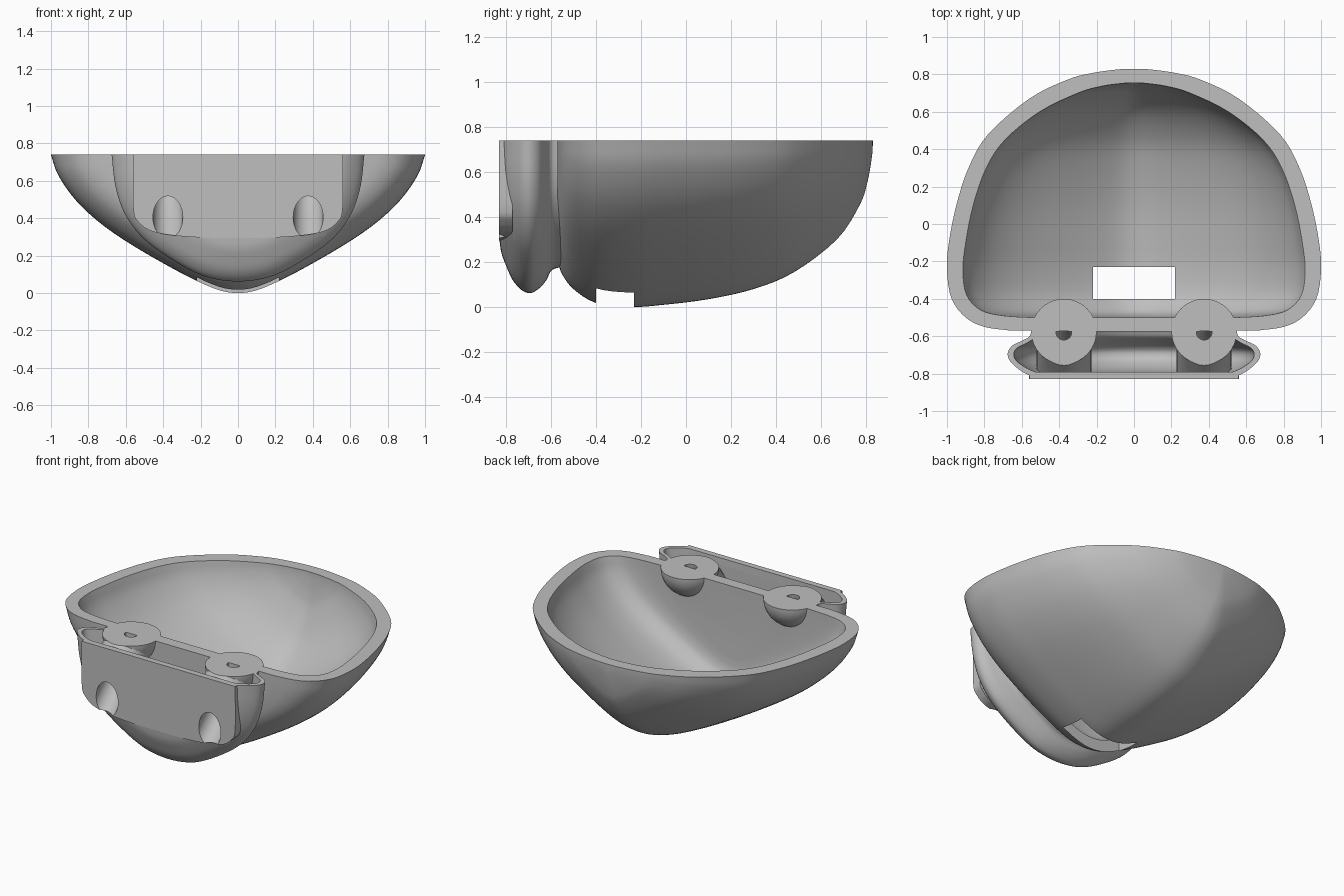
import bpy, bmesh, math
from mathutils import Vector

cube = bpy.data.objects.get("Cube")
if cube:
    bpy.data.objects.remove(cube, do_unlink=True)

RIM, OVER = 0.74, 0.95

grey = bpy.data.materials.new("plain_grey")
grey.use_nodes = True
grey.diffuse_color = (0.52, 0.52, 0.52, 1)
grey.node_tree.nodes["Principled BSDF"].inputs["Base Color"].default_value = (0.52, 0.52, 0.52, 1)


def spline(points, steps=4):
    """Smooth curve through the points."""
    p = [Vector(q) for q in points]
    p = [2 * p[0] - p[1]] + p + [2 * p[-1] - p[-2]]
    out = []
    for a, b, c, d in zip(p, p[1:], p[2:], p[3:]):
        for i in range(steps):
            t = i / steps
            out.append(0.5 * (2 * b + (c - a) * t + (2 * a - 5 * b + 4 * c - d) * t ** 2
                              + (3 * b - a - 3 * c + d) * t ** 3))
    return out + [p[-2]]


def skin(name, rings):
    """Closed solid through rings of equal length."""
    bm = bmesh.new()
    loops = [[bm.verts.new(co) for co in ring] for ring in rings]
    n = len(loops[0])
    for a, b in zip(loops, loops[1:]):
        for i in range(n):
            j = (i + 1) % n
            bm.faces.new((a[i], a[j], b[j], b[i]))
    bm.faces.new(loops[0])
    bm.faces.new(loops[-1])
    bmesh.ops.recalc_face_normals(bm, faces=bm.faces[:])
    mesh = bpy.data.meshes.new(name)
    bm.to_mesh(mesh)
    bm.free()
    mesh.materials.append(grey)
    obj = bpy.data.objects.new(name, mesh)
    bpy.context.collection.objects.link(obj)
    return obj


def hull(name, stations, half, smooth=True):
    """Loft along y; each station is (y, half width, bottom height)."""
    full = [(-u, v) for u, v in half[:0:-1]] + list(half)
    profile = spline(full)
    rings = []
    for y, w, low in (spline(stations) if smooth else stations):
        ring = [(u * w, y, low + v * (RIM - low)) for u, v in profile]
        rings.append([(-w, y, OVER)] + ring + [(w, y, OVER)])
    return skin(name, rings)


def tube(name, x, path, flat_from=OVER):
    """Sweep circles of varying radius along a path of (y, z, radius)."""
    pts = spline(path)
    rings = []
    for i, (y, z, r) in enumerate(pts):
        a, b = pts[max(i - 1, 0)], pts[min(i + 1, len(pts) - 1)]
        t = Vector((b[0] - a[0], b[1] - a[1])).normalized()
        ring = []
        for k in range(32):
            ang = math.tau * k / 32
            s = r * math.sin(ang)
            py = y + s * t.y
            if z > flat_from:
                py = min(py, -0.575 + 0.002 * math.sin(ang))
            ring.append((x + r * math.cos(ang), py, z - s * t.x))
        rings.append(ring)
    return skin(name, rings)


def box(name, x, y0, y1, z0, z1):
    return skin(name, [[(-x, y, z0), (x, y, z0), (x, y, z1), (-x, y, z1)] for y in (y0, y1)])


def duplicate(obj):
    copy = obj.copy()
    copy.data = obj.data.copy()
    bpy.context.collection.objects.link(copy)
    return copy


def combine(target, other, operation):
    mod = target.modifiers.new(operation.lower(), "BOOLEAN")
    mod.operation, mod.solver, mod.object = operation, "EXACT", other
    bpy.context.view_layer.objects.active = target
    bpy.ops.object.modifier_apply(modifier=mod.name)
    bpy.data.objects.remove(other, do_unlink=True)


bowl_curve = [(0, 0), (.1, .02), (.23, .094), (.4, .215), (.6, .375), (.75, .52), (.87, .675),
              (.96, .85), (1, 1)]
pouch_curve = [(0, 0), (.2, .022), (.38, .09), (.62, .235), (.78, .37), (.9, .54), (.97, .75), (1, 1)]
plate_curve = [(0, 0), (.45, .01), (.8, .07), (.95, .19), (1, .36), (1, 1)]

# Bowl, outside
shell = hull("bowl_shell", [
    (-.57, .66, .2), (-.55, .8, .145), (-.5, .9, .08), (-.4, .975, .018), (-.25, 1, 0),
    (-.1, .99, .01), (.1, .95, .035), (.3, .885, .08), (.48, .78, .155), (.67, .56, .3),
    (.77, .36, .45), (.805, .235, .55), (.825, .1, .66), (.83, .02, .72)], bowl_curve)

# Front pouch and its flat plate, outside
pouch = hull("pouch", [
    (-.54, .55, .18), (-.595, .555, .165), (-.62, .59, .12), (-.65, .65, .085), (-.69, .675, .062),
    (-.73, .665, .075), (-.77, .625, .12), (-.8, .58, .185), (-.82, .53, .24), (-.829, .5, .297)],
    pouch_curve)
plate = hull("plate", [(-.77, .56, .295), (-.83, .56, .295)], plate_curve, smooth=False)
combine(shell, pouch, "UNION")
combine(shell, plate, "UNION")
envelope = duplicate(shell)

# Hollow the bowl and the pouch
bowl_hollow = hull("bowl_hollow", [
    (-.5, .54, .26), (-.49, .7, .19), (-.46, .82, .135), (-.38, .895, .088), (-.25, .915, .075),
    (-.1, .9, .085), (.1, .86, .11), (.3, .79, .16), (.45, .69, .22), (.6, .505, .34),
    (.7, .3, .5), (.735, .18, .6), (.75, .08, .68), (.755, .02, .72)], bowl_curve)
pouch_hollow = hull("pouch_hollow", [
    (-.575, .52, .22), (-.605, .53, .2), (-.635, .57, .15), (-.66, .62, .115), (-.69, .642, .1),
    (-.73, .63, .115), (-.77, .575, .175), (-.79, .53, .24)], pouch_curve)
combine(shell, bowl_hollow, "DIFFERENCE")
combine(shell, pouch_hollow, "DIFFERENCE")

# Cord bosses: a ball cut by the rim, with a slanted tube down to the plate
ball_angles = [math.radians(d) for d in range(-85, 86, 17)]
for x in (-.375, .375):
    ball = tube("ball", x, [(-.575, RIM + .175 * math.sin(a), .175 * math.cos(a)) for a in ball_angles])
    boss = tube("boss", x, [(-.6, .7, .147), (-.85, .385, .147)])
    combine(boss, duplicate(envelope), "INTERSECT")
    combine(shell, ball, "UNION")
    combine(shell, boss, "UNION")
for x in (-.375, .375):
    channel = tube("channel", x, [
        (-.9, .335, .08), (-.83, .405, .08), (-.74, .5, .076), (-.66, .59, .06),
        (-.6, .67, .045), (-.578, .74, .042), (-.578, OVER, .042)], flat_from=.69)
    combine(shell, channel, "DIFFERENCE")
bpy.data.objects.remove(envelope, do_unlink=True)

# Floor slot and level rim
combine(shell, box("slot", .22, -.4, -.23, -.1, .3), "DIFFERENCE")
combine(shell, box("rim_trim", 1.5, -1.5, 1.5, RIM, 1.5), "DIFFERENCE")

bpy.ops.object.select_all(action="DESELECT")
shell.select_set(True)
bpy.context.view_layer.objects.active = shell
bpy.ops.object.shade_smooth_by_angle(angle=math.radians(32))
